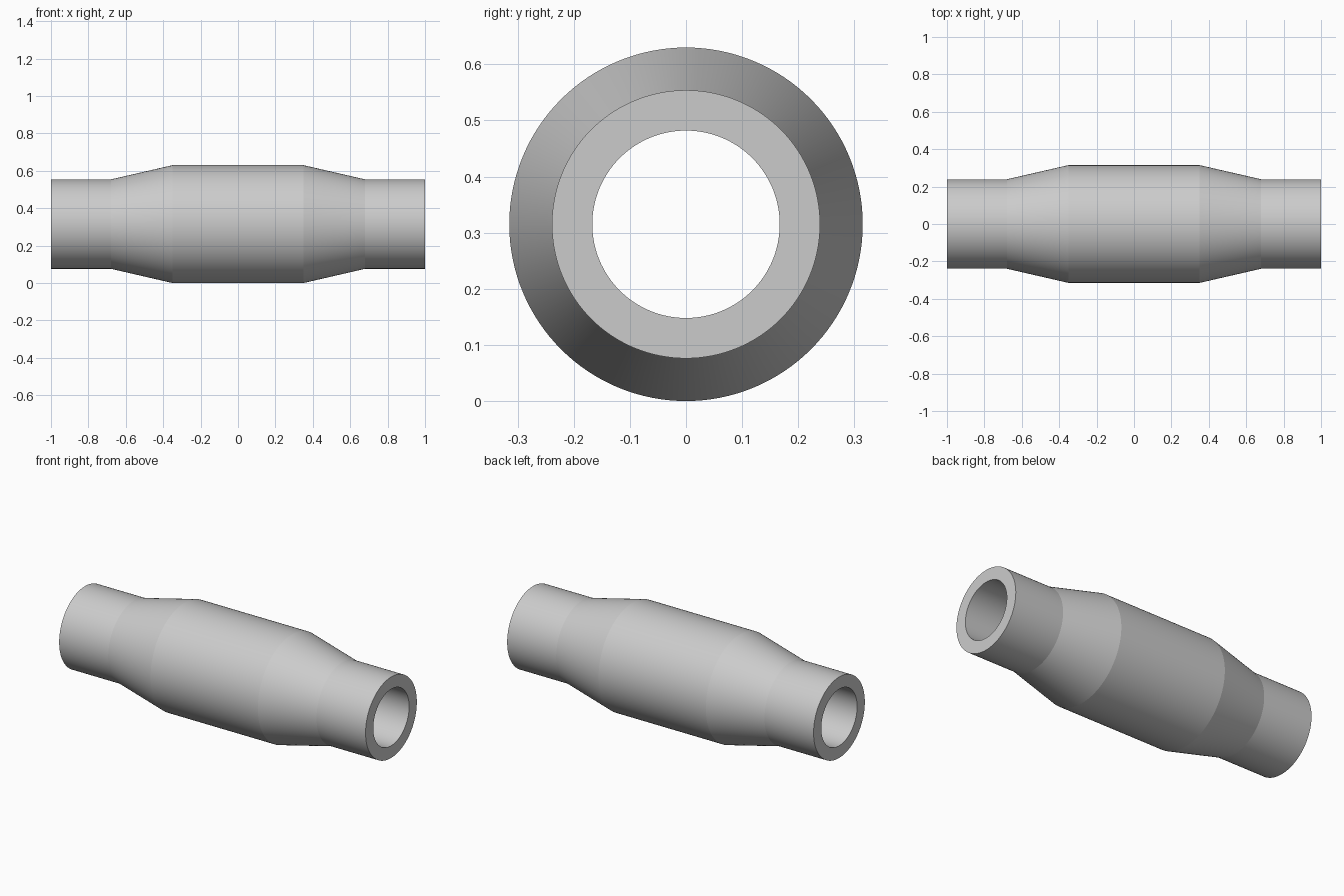
import bpy, bmesh, math
from mathutils import Vector, Matrix

if "Cube" in bpy.data.objects:
    bpy.data.objects.remove(bpy.data.objects["Cube"])

CENTRE_Z = 0.315
BORE = 0.167
SEGMENTS = 128

# Half of the outer profile (x, radius), mirrored to the other end
half = [(0.35, 0.315), (0.68, 0.239), (1.0, 0.239)]
outer = [(-x, r) for x, r in reversed(half)] + half
profile = outer + [(1.0, BORE), (-1.0, BORE)]

# Pipe sleeve: closed profile revolved around the x axis
bm = bmesh.new()
verts = [bm.verts.new((x, 0, r)) for x, r in profile]
edges = [bm.edges.new((verts[i], verts[(i + 1) % len(verts)])) for i in range(len(verts))]
bmesh.ops.spin(bm, geom=verts + edges, cent=(0, 0, 0), axis=(1, 0, 0),
               angle=2 * math.pi, steps=SEGMENTS, use_merge=True)
bmesh.ops.remove_doubles(bm, verts=bm.verts, dist=1e-5)
bmesh.ops.recalc_face_normals(bm, faces=bm.faces)
bmesh.ops.translate(bm, verts=bm.verts, vec=(0, 0, CENTRE_Z))

mesh = bpy.data.meshes.new("pipe_sleeve")
bm.to_mesh(mesh)
bm.free()
sleeve = bpy.data.objects.new("pipe_sleeve", mesh)
bpy.context.collection.objects.link(sleeve)

# Smooth around the pipe, crisp at the taper edges
bpy.context.view_layer.objects.active = sleeve
sleeve.select_set(True)
bpy.ops.object.shade_smooth_by_angle(angle=math.radians(8))
